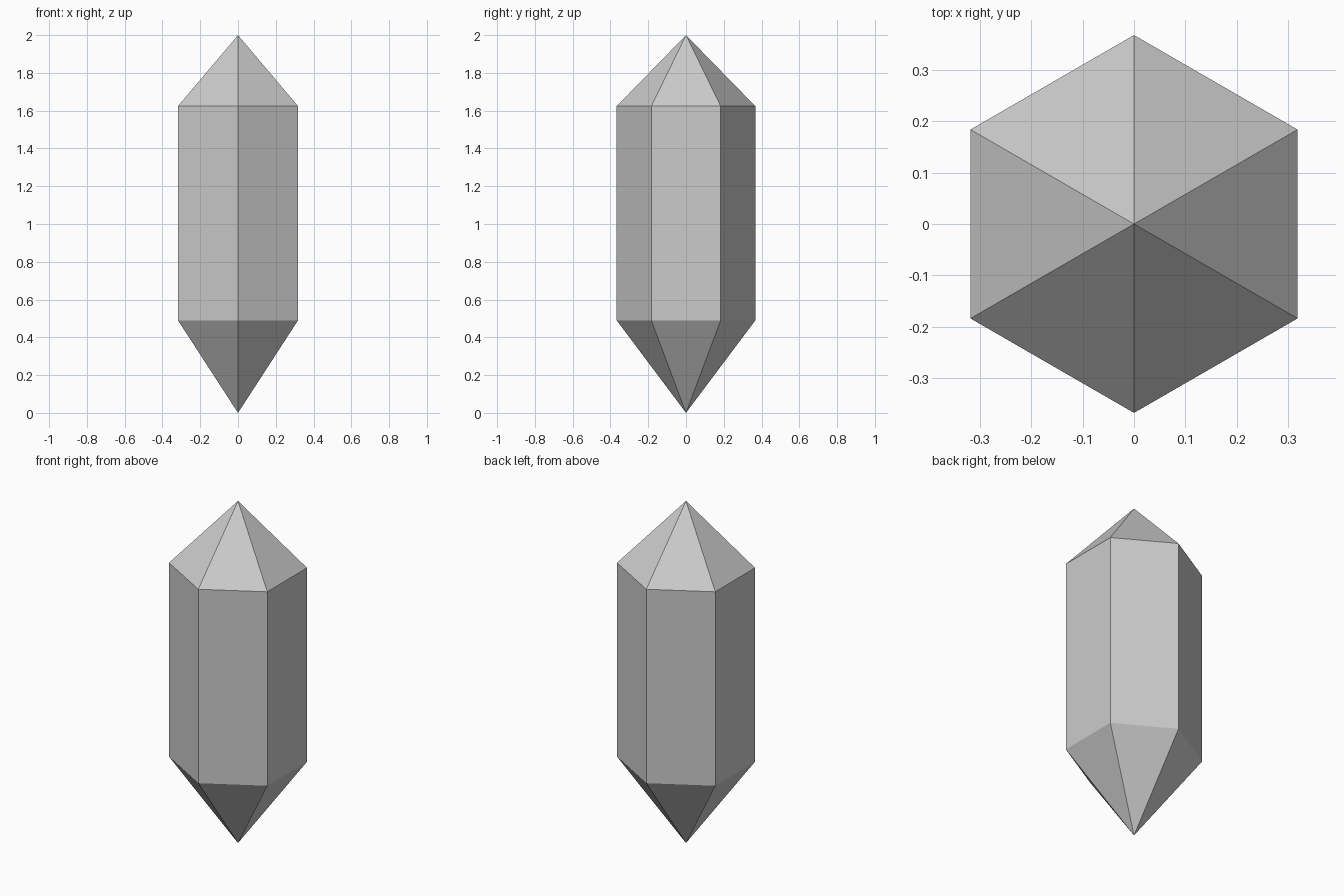
import bpy, bmesh
from math import sin, cos, tau

if "Cube" in bpy.data.objects:
    bpy.data.objects.remove(bpy.data.objects["Cube"])

SIDES = 6
RADIUS = 0.367
LOWER_Z, UPPER_Z, TIP_Z = 0.49, 1.624, 2.0

bm = bmesh.new()


def ring(z):
    # hexagon with corners pointing to the front and back
    return [bm.verts.new((RADIUS * sin(tau * i / SIDES), -RADIUS * cos(tau * i / SIDES), z))
            for i in range(SIDES)]


# prism shaft between two pointed ends
bottom_tip = bm.verts.new((0, 0, 0))
top_tip = bm.verts.new((0, 0, TIP_Z))
lower, upper = ring(LOWER_Z), ring(UPPER_Z)
for i in range(SIDES):
    j = (i + 1) % SIDES
    bm.faces.new((bottom_tip, lower[j], lower[i]))
    bm.faces.new((lower[i], lower[j], upper[j], upper[i]))
    bm.faces.new((upper[i], upper[j], top_tip))
bmesh.ops.recalc_face_normals(bm, faces=bm.faces)

mesh = bpy.data.meshes.new("crystal")
bm.to_mesh(mesh)
bm.free()
bpy.context.collection.objects.link(bpy.data.objects.new("crystal", mesh))
